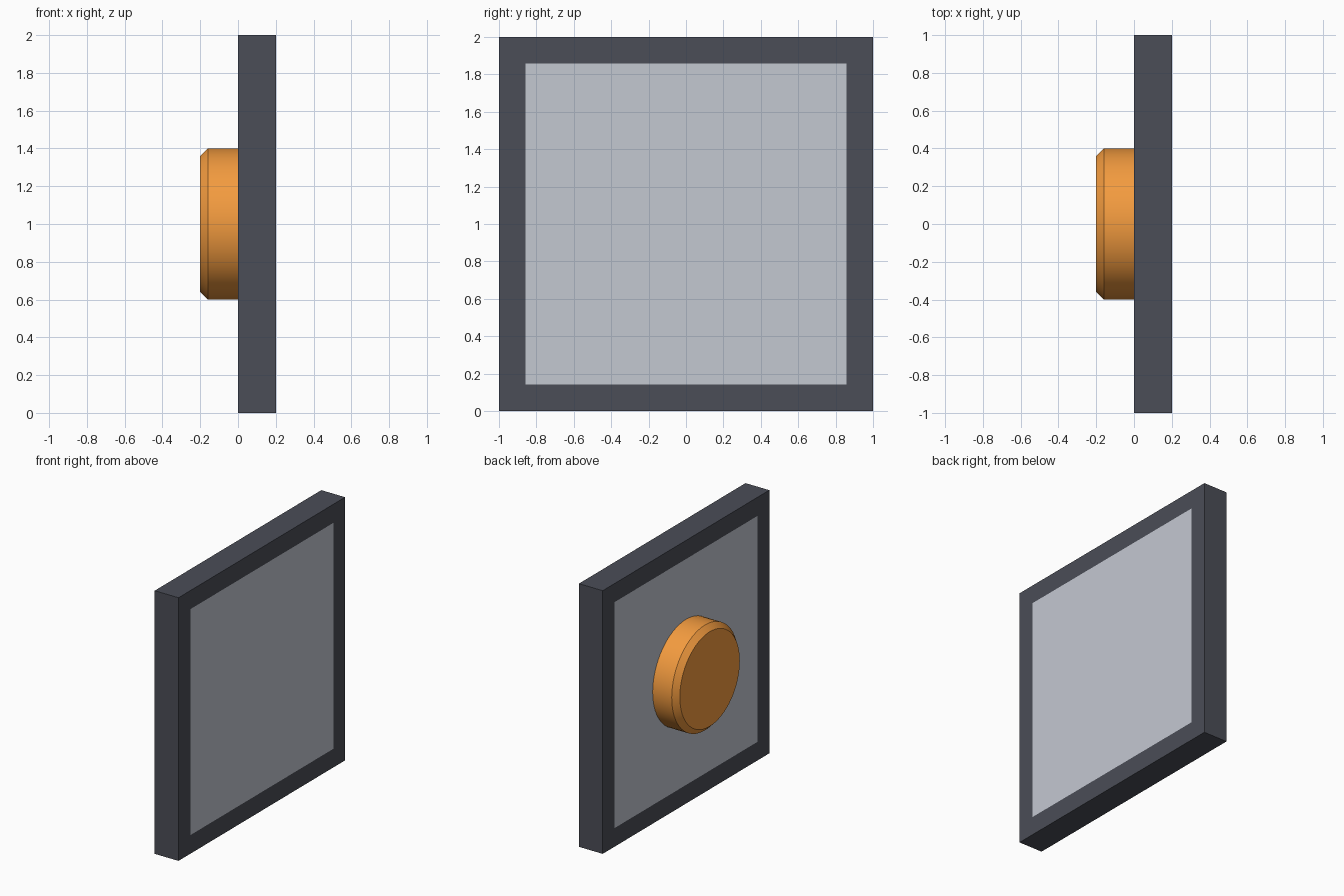
import bpy, bmesh, math
from mathutils import Matrix

if "Cube" in bpy.data.objects:
    bpy.data.objects.remove(bpy.data.objects["Cube"])


def material(name, rgb):
    mat = bpy.data.materials.new(name)
    mat.diffuse_color = (*rgb, 1)
    mat.use_nodes = True
    mat.node_tree.nodes["Principled BSDF"].inputs["Base Color"].default_value = mat.diffuse_color
    return mat


def add_object(name, bm, *mats):
    mesh = bpy.data.meshes.new(name)
    bm.to_mesh(mesh)
    bm.free()
    for mat in mats:
        mesh.materials.append(mat)
    obj = bpy.data.objects.new(name, mesh)
    bpy.context.collection.objects.link(obj)
    return obj


dark = material("dark_frame", (0.07, 0.075, 0.095))
pale = material("pale_panel", (0.55, 0.58, 0.64))
orange = material("orange_button", (0.9, 0.33, 0.05))

# Square plate, with a flush pale panel on both broad faces
bm = bmesh.new()
bmesh.ops.create_cube(bm, size=1)
bmesh.ops.scale(bm, vec=(0.2, 2, 2), verts=bm.verts)
bmesh.ops.translate(bm, vec=(0.1, 0, 1), verts=bm.verts)
bm.normal_update()
panels = [f for f in bm.faces if abs(f.normal.x) > 0.9]
bmesh.ops.inset_individual(bm, faces=panels, thickness=0.2, depth=0)
for face in panels:
    face.material_index = 1
add_object("plate", bm, dark, pale)

# Round button on the -x face, with a chamfered outer rim
bm = bmesh.new()
place = Matrix.Translation((-0.1, 0, 1)) @ Matrix.Rotation(-math.pi / 2, 4, "Y")
bmesh.ops.create_cone(bm, cap_ends=True, segments=64, radius1=0.4, radius2=0.4,
                      depth=0.2, matrix=place)
rim = [e for e in bm.edges if all(v.co.x < -0.19 for v in e.verts)]
bmesh.ops.bevel(bm, geom=rim, offset=0.04, segments=1, affect="EDGES")
button = add_object("button", bm, orange)
bpy.context.view_layer.objects.active = button
button.select_set(True)
bpy.ops.object.shade_smooth_by_angle(angle=math.radians(30))
